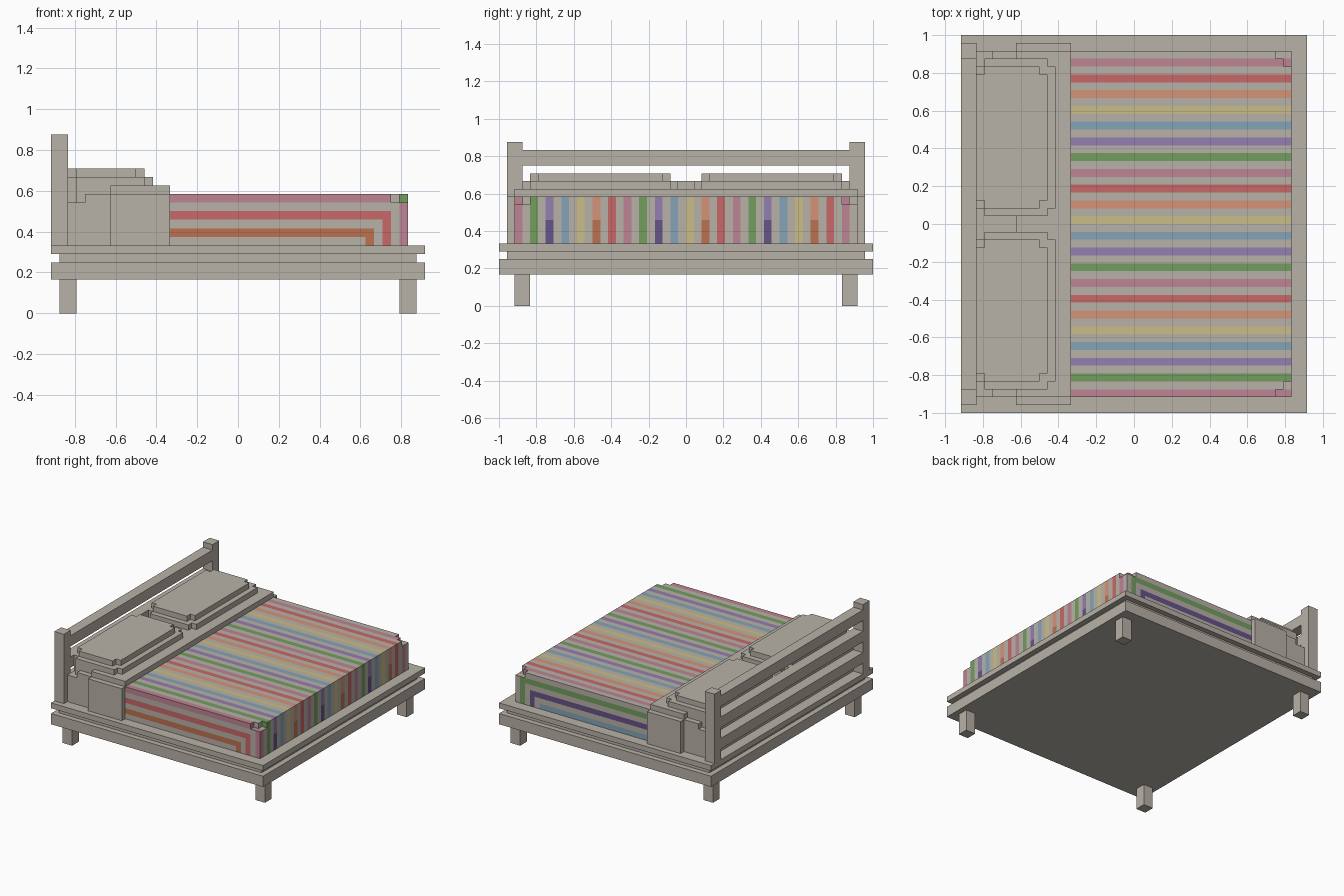
import bpy, bmesh, math
from mathutils import Vector

cube = bpy.data.objects.get("Cube")
if cube:
    bpy.data.objects.remove(cube, do_unlink=True)

U = 1 / 24  # module size: every part sits on this grid


def linear(c):
    c /= 255
    return c / 12.92 if c <= 0.04045 else ((c + 0.055) / 1.055) ** 2.4


def material(name, rgb):
    m = bpy.data.materials.new(name)
    col = (*[linear(c) for c in rgb], 1)
    m.diffuse_color = col
    m.use_nodes = True
    m.node_tree.nodes["Principled BSDF"].inputs["Base Color"].default_value = col
    return m


COLOURS = {
    "beige": (184, 178, 167), "pink": (190, 132, 147), "red": (200, 104, 104),
    "orange": (213, 147, 120), "yellow": (203, 190, 137), "blue": (132, 164, 182),
    "purple": (147, 126, 175), "green": (114, 157, 95),
    "dark orange": (188, 113, 80), "dark purple": (100, 84, 136),
}
NAMES = list(COLOURS)
MATS = [material(n, c) for n, c in COLOURS.items()]


def add_prism(bm, pts, z0, z1):
    """Extrude a counter-clockwise outline from z0 to z1 (module units)."""
    face = bm.faces.new([bm.verts.new((x, y, z0)) for x, y in pts])
    top = bmesh.ops.extrude_face_region(bm, geom=[face])["geom"]
    bmesh.ops.translate(bm, vec=(0, 0, z1 - z0),
                        verts=[v for v in top if isinstance(v, bmesh.types.BMVert)])


def finish(bm, name, mats):
    bmesh.ops.recalc_face_normals(bm, faces=bm.faces)
    bmesh.ops.scale(bm, vec=(U, U, U), verts=bm.verts)
    mesh = bpy.data.meshes.new(name)
    bm.to_mesh(mesh)
    bm.free()
    for m in mats:
        mesh.materials.append(m)
    ob = bpy.data.objects.new(name, mesh)
    bpy.context.scene.collection.objects.link(ob)
    return ob


def rect(x0, x1, y0, y1):
    return [(x0, y0), (x1, y0), (x1, y1), (x0, y1)]


def notched(x0, x1, y0, y1, steps):
    """Rectangle whose four corners are cut back in steps."""
    pts = []
    corners = [(x0, y0, 1, 1), (x1, y0, -1, 1), (x1, y1, -1, -1), (x0, y1, 1, -1)]
    for i, (x, y, sx, sy) in enumerate(corners):
        order = steps[::-1] if i % 2 == 0 else steps
        pts += [(x + sx * a, y + sy * b) for a, b in order]
    return pts


def part(name, *prisms):
    bm = bmesh.new()
    for pts, z0, z1 in prisms:
        add_prism(bm, pts, z0, z1)
    return finish(bm, name, [MATS[0]])


# Bed base: two slabs with a recessed band between them
part("lower_frame", (rect(-22, 22, -24, 24), 4, 6))
part("frame_recess", (rect(-21, 21, -23, 23), 6, 7))
part("upper_frame", (rect(-22, 22, -24, 24), 7, 8))

# Legs and headboard posts
for side, s in (("left", 1), ("right", -1)):
    for end, x in (("foot", 19), ("head", -21)):
        y0, y1 = sorted((20 * s, 22 * s))
        part(f"{end}_leg_{side}", (rect(x, x + 2, y0, y1), 0, 4))
for side, y in (("left", 21), ("right", -23)):
    part(f"headboard_post_{side}", (rect(-22, -20, y, y + 2), 8, 21))

# Headboard rails
for i, z in enumerate((10, 14, 18)):
    part(f"headboard_rail_{i + 1}", (rect(-22, -20, -21, 21), z, z + 2))

# Folded sheet: top band and hanging sides
part("folded_sheet", (rect(-15, -8, -22, 22), 14, 15),
     (rect(-15, -8, 22, 23), 8, 14), (rect(-15, -8, -23, -22), 8, 14))

# Pillows
ONE = [(1, 0), (1, 1), (0, 1)]
for side, y in (("left", 1), ("right", -21)):
    part(f"pillow_{side}", (notched(-20, -10, y, y + 20, ONE), 14, 16),
         (notched(-20, -11, y + 1, y + 19, ONE), 16, 17))

# Mattress with a striped blanket
TWO = [(2, 0), (2, 1), (1, 1), (1, 2), (0, 2)]
CYCLE = ["pink", "green", "purple", "blue", "yellow", "orange", "red"]
RIGHT_RINGS = {0: "pink", 2: "red", 4: "orange"}
LEFT_RINGS = {1: "green", 3: "purple", 5: "blue"}


def stripe(c, n):
    """Colour name for a blanket face with centre c and normal n."""
    if c.x < -8 or n.x < -0.5 or n.z < -0.5:
        return "beige"
    if abs(c.y) > 21.9:  # long sides: nested bands that turn down at the foot
        ring = min(math.floor(14 - c.z), math.floor(20 - c.x))
        name = (RIGHT_RINGS if c.y < 0 else LEFT_RINGS).get(ring, "beige")
    else:  # top and foot: lengthwise lanes
        lane = math.floor(c.y - n.y * 0.5 + 22)
        name = CYCLE[lane // 2 % 7] if lane % 2 == 0 else "beige"
    if n.z < 0.5 and c.z < 11 and name in ("orange", "purple"):
        name = "dark " + name
    return name


bm = bmesh.new()
add_prism(bm, rect(-20, 20, -22, 22), 8, 13)
add_prism(bm, notched(-20, 20, -22, 22, TWO), 13, 14)
cuts = [((0, y, 0), (0, 1, 0)) for y in range(-21, 22)]
cuts += [((x, 0, 0), (1, 0, 0)) for x in (-8, *range(14, 20))]
cuts += [((0, 0, z), (0, 0, 1)) for z in range(9, 13)]
for co, no in cuts:
    bmesh.ops.bisect_plane(bm, geom=bm.verts[:] + bm.edges[:] + bm.faces[:],
                           dist=1e-5, plane_co=co, plane_no=no)
bmesh.ops.recalc_face_normals(bm, faces=bm.faces)
bm.normal_update()
for f in bm.faces:
    f.material_index = NAMES.index(stripe(f.calc_center_bounds(), f.normal))
finish(bm, "striped_mattress", MATS)
